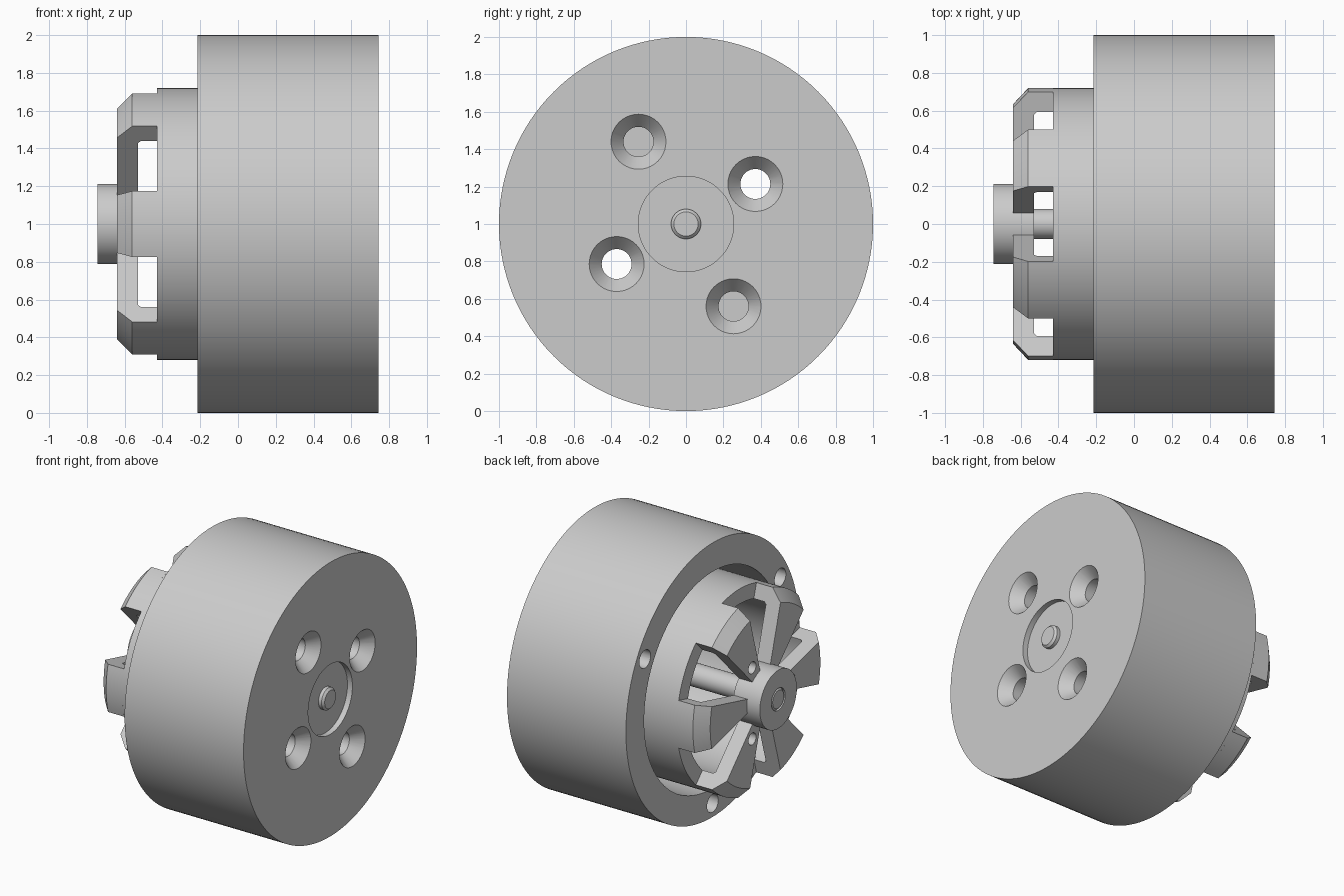
import bpy, bmesh
from math import cos, sin, radians, tau
from mathutils import Vector

if "Cube" in bpy.data.objects:
    bpy.data.objects.remove(bpy.data.objects["Cube"])

grey = bpy.data.materials.new("brushed_grey")
grey.use_nodes = True
grey.diffuse_color = (0.6, 0.6, 0.6, 1)
grey.node_tree.nodes["Principled BSDF"].inputs["Base Color"].default_value = grey.diffuse_color

AXIS_Z = 1.0


def lathe(name, profile, steps=128, start=0.0, sweep=tau, y=0.0, z=0.0):
    """Revolve a closed (x, radius) profile about an axis parallel to x."""
    full = sweep >= tau
    bm = bmesh.new()
    rings = []
    for i in range(steps if full else steps + 1):
        a = start + sweep * i / steps
        rings.append([bm.verts.new((px, y + r * cos(a), AXIS_Z + z + r * sin(a)))
                      for px, r in profile])
    n = len(profile)
    for i in range(steps):
        a, b = rings[i], rings[(i + 1) % len(rings)]
        for j in range(n):
            k = (j + 1) % n
            if profile[j][1] or profile[k][1]:
                bm.faces.new((a[j], a[k], b[k], b[j]))
    if not full:
        bm.faces.new(rings[0])
        bm.faces.new(rings[-1])
    bmesh.ops.remove_doubles(bm, verts=bm.verts, dist=1e-5)
    bmesh.ops.recalc_face_normals(bm, faces=bm.faces)
    mesh = bpy.data.meshes.new(name)
    bm.to_mesh(mesh)
    bm.free()
    mesh.materials.append(grey)
    obj = bpy.data.objects.new(name, mesh)
    bpy.context.collection.objects.link(obj)
    return obj


def activate(obj):
    bpy.ops.object.select_all(action="DESELECT")
    obj.select_set(True)
    bpy.context.view_layer.objects.active = obj


def drill(obj, profile, radius, degrees):
    """Cut a revolved hole at a polar position around the main axis."""
    a = radians(degrees)
    cutter = lathe("hole_cutter", profile, 40, y=radius * cos(a), z=radius * sin(a))
    cutter.hide_render = True
    mod = obj.modifiers.new("hole", "BOOLEAN")
    mod.operation = "DIFFERENCE"
    mod.solver = "EXACT"
    mod.object = cutter
    activate(obj)
    bpy.ops.object.modifier_apply(modifier=mod.name)
    bpy.data.objects.remove(cutter)


def smooth(obj):
    activate(obj)
    bpy.ops.object.shade_smooth_by_angle(angle=radians(25))


# Cup-shaped housing with a shallow round recess in its mounting face
RIGHT, LEFT, FLOOR = 0.745, -0.215, 0.55
housing = lathe("housing", [
    (RIGHT, 1), (LEFT, 1), (LEFT, 0.79), (FLOOR, 0.79), (FLOOR, 0),
    (0.705, 0), (0.705, 0.255), (RIGHT, 0.255)])

# Countersunk mounting holes: a near pair and a far pair
countersunk = [(0.4, 0), (0.4, 0.08), (0.665, 0.08), (RIGHT, 0.147), (0.8, 0.147), (0.8, 0)]
for radius, degrees in ((0.428, 30), (0.428, 210), (0.508, 120), (0.508, 300)):
    drill(housing, countersunk, radius, degrees)

# Blind screw holes in the housing rim
for degrees in (30, 150, 270):
    drill(housing, [(-0.3, 0), (-0.3, 0.065), (0.15, 0.065), (0.15, 0)], 0.9, degrees)
smooth(housing)

# Rotor ring floating inside the housing
smooth(lathe("rotor_ring", [(-0.43, 0.72), (0.5, 0.72), (0.5, 0.61), (-0.43, 0.61)]))

# Six wedge spokes with bevelled shoulders and short legs down to the ring
HALF = radians(14)
spoke_profile = [
    (-0.64, 0.19), (-0.64, 0.635), (-0.56, 0.72), (-0.43, 0.72),
    (-0.43, 0.61), (-0.515, 0.61), (-0.53, 0.595), (-0.53, 0.19)]
for i in range(6):
    spoke = lathe(f"spoke_{i + 1}", spoke_profile, 12, radians(60 * i) - HALF, 2 * HALF)
    if i % 2:
        drill(spoke, [(-0.7, 0), (-0.7, 0.043), (-0.5, 0.043), (-0.5, 0)], 0.3, 60 * i)
    smooth(spoke)

# Hub with a bore for the shaft
smooth(lathe("hub", [(-0.745, 0.213), (-0.53, 0.213), (-0.53, 0.08), (-0.745, 0.08)], 64))

# Central shaft with chamfered ends
smooth(lathe("shaft", [
    (-0.745, 0), (-0.745, 0.065), (-0.73, 0.08), (0.73, 0.08), (RIGHT, 0.065), (RIGHT, 0)], 48))
